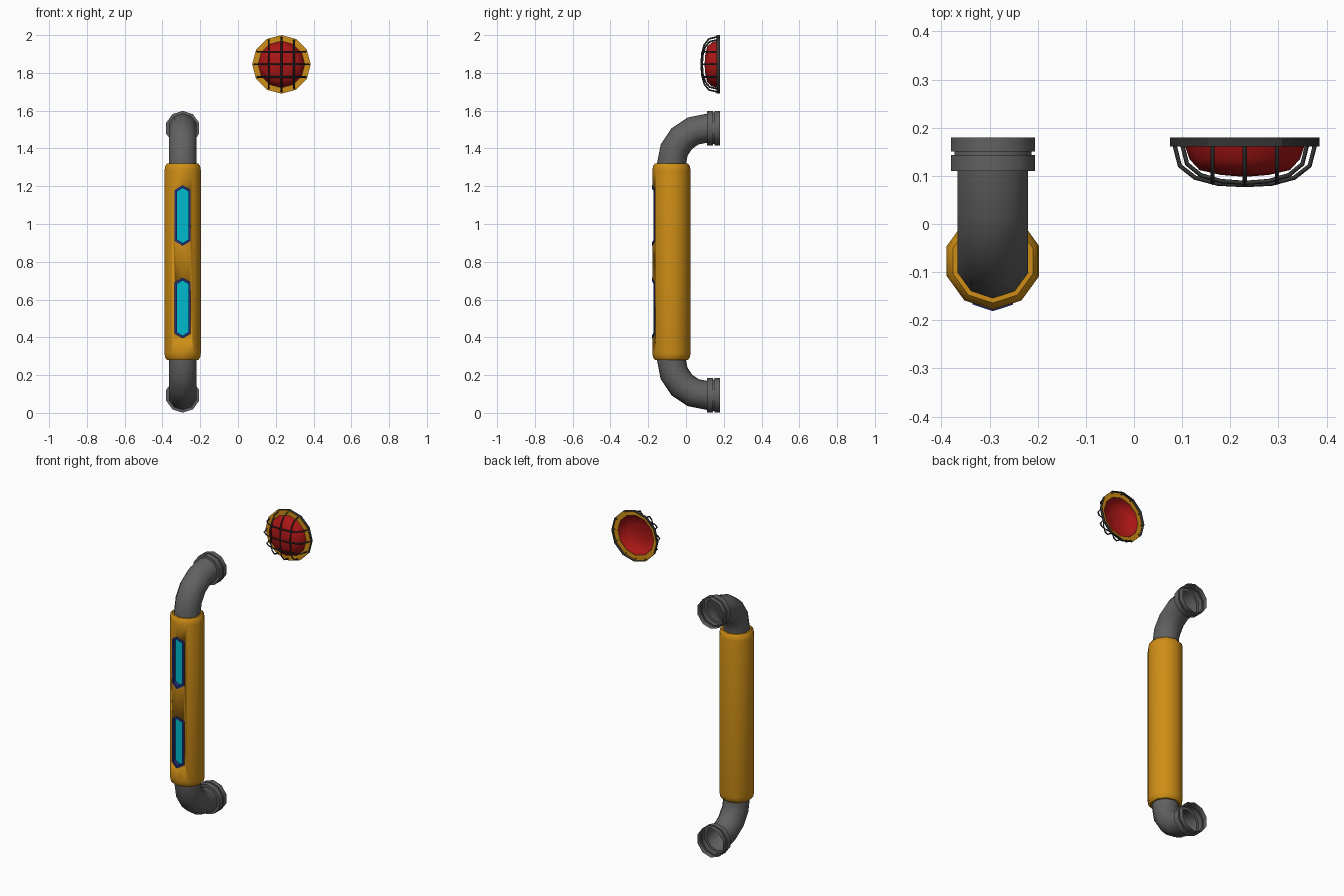
import bpy, bmesh
from math import sin, cos, pi, radians, sqrt
from mathutils import Vector

if "Cube" in bpy.data.objects:
    bpy.data.objects.remove(bpy.data.objects["Cube"])

PX, PY = -0.293, -0.077      # pipe axis
LX, LZ = 0.23, 1.845         # lamp centre
MID = 0.8                    # pipe mirror height


def material(name, rgb):
    m = bpy.data.materials.new(name)
    m.diffuse_color = (*rgb, 1)
    m.use_nodes = True
    m.node_tree.nodes["Principled BSDF"].inputs["Base Color"].default_value = m.diffuse_color
    return m


ORANGE = material("orange", (0.62, 0.27, 0.008))
RED = material("red", (0.40, 0.008, 0.008))
BLUE = material("blue", (0.02, 0.03, 0.2))
CYAN = material("cyan", (0.0, 0.5, 0.62))
GREY = material("grey", (0.12, 0.12, 0.12))
DARK = material("dark_grey", (0.035, 0.035, 0.035))


def finish(name, bm, mats, angle=40, flip_out=True):
    if flip_out:
        bmesh.ops.recalc_face_normals(bm, faces=bm.faces)
    me = bpy.data.meshes.new(name)
    bm.to_mesh(me)
    bm.free()
    ob = bpy.data.objects.new(name, me)
    bpy.context.collection.objects.link(ob)
    for m in mats:
        me.materials.append(m)
    bpy.ops.object.select_all(action='DESELECT')
    ob.select_set(True)
    bpy.context.view_layer.objects.active = ob
    bpy.ops.object.shade_smooth_by_angle(angle=radians(angle))
    return ob


def loft(name, rings, sides, mats, caps=False, slots=None, angle=40):
    """Rings are (centre, radius, u axis, v axis); one vertex lies on v."""
    bm = bmesh.new()
    loops = []
    for c, r, u, v in rings:
        loops.append([bm.verts.new(Vector(c) + r * (sin(a) * Vector(u) + cos(a) * Vector(v)))
                      for a in (2 * pi * k / sides for k in range(sides))])
    for i, (a, b) in enumerate(zip(loops, loops[1:])):
        for k in range(sides):
            j = (k + 1) % sides
            f = bm.faces.new((a[k], a[j], b[j], b[k]))
            f.material_index = slots[i] if slots else 0
    if caps:
        bm.faces.new(loops[0])
        bm.faces.new(loops[-1])
    return finish(name, bm, mats, angle)


# Elbow pipes with grooved flanges, open towards the wall
def elbow(name, s):
    X, R, top = (1, 0, 0), 0.187, 0.52
    rings = [((PX, PY, MID + s * (top - 0.03)), 0.077, X, (0, -1, 0))]
    for i in range(5):
        a = i * pi / 8
        rings.append(((PX, 0.11 - R * cos(a), MID + s * (top + R * sin(a))), 0.077,
                      X, (0, -cos(a), s * sin(a))))
    for y, r in ((0.11, 0.092), (0.143, 0.092), (0.143, 0.084),
                 (0.151, 0.084), (0.151, 0.092), (0.18, 0.092)):
        rings.append(((PX, y, MID + s * (top + R)), r, X, (0, 0, s)))
    loft(name, rings, 10, [GREY])


elbow("upper_elbow_pipe", 1)
elbow("lower_elbow_pipe", -1)

# Orange sleeve with rounded ends
half = [(0.485, 0.101), (0.507, 0.097), (0.52, 0.087)]
prof = [(-z, r) for z, r in reversed(half)] + half
sleeve = loft("sleeve", [((PX, PY, MID + z), r, (1, 0, 0), (0, -1, 0)) for z, r in prof],
              10, [ORANGE], caps=True)


# Windows: elongated hexagons following the front ridge of the sleeve
def hexagon(w, h, tip):
    return [(0, h), (w, h - tip), (w, tip - h), (0, -h), (-w, tip - h), (-w, h - tip)]


def ridge(x, lift=0.0):
    return PY - 0.101 - lift + 0.325 * abs(x)


def window(name, zc):
    outer, inner = hexagon(0.042, 0.161, 0.026), hexagon(0.030, 0.146, 0.019)
    # cutter for the pocket
    bm = bmesh.new()
    cut = hexagon(0.038, 0.156, 0.024)
    f = bm.faces.new([bm.verts.new((PX + x, -0.25, zc + z)) for x, z in cut])
    ext = bmesh.ops.extrude_face_region(bm, geom=[f])
    bmesh.ops.translate(bm, vec=(0, 0.105, 0),
                        verts=[v for v in ext["geom"] if isinstance(v, bmesh.types.BMVert)])
    cutter = finish(name + "_cutter", bm, [BLUE])
    cutter.hide_render = True
    cutter.hide_set(True)
    mod = sleeve.modifiers.new(name, 'BOOLEAN')
    mod.operation, mod.solver, mod.object = 'DIFFERENCE', 'EXACT', cutter
    # frame
    bm = bmesh.new()
    loops = [[bm.verts.new((PX + x, y(x), zc + z)) for x, z in pts] for pts, y in (
        (outer, lambda x: ridge(x, -0.002)), (outer, lambda x: ridge(x, 0.003)),
        (inner, lambda x: ridge(x, 0.003)), (inner, lambda x: -0.150))]
    for a, b in zip(loops, loops[1:]):
        for k in range(6):
            j = (k + 1) % 6
            bm.faces.new((a[k], a[j], b[j], b[k]))
    finish(name + "_frame", bm, [BLUE], 30)
    # glass
    bm = bmesh.new()
    bm.faces.new([bm.verts.new((PX + x, -0.150, zc + z)) for x, z in reversed(inner)])
    finish(name + "_glass", bm, [CYAN], flip_out=False)


window("upper_window", MID + 0.245)
window("lower_window", MID - 0.245)


# Lamp: dark rim with orange face, red dome
def lamp_ring(y, r):
    return ((LX, y, LZ), r, (1, 0, 0), (0, 0, 1))


loft("lamp_rim", [lamp_ring(0.18, 0.155), lamp_ring(0.161, 0.155), lamp_ring(0.161, 0.122)],
     12, [DARK, ORANGE], slots=[0, 1], angle=30)
loft("lamp_dome", [lamp_ring(y, r) for y, r in (
    (0.162, 0.124), (0.135, 0.115), (0.112, 0.094), (0.102, 0.05), (0.098, 0.001))],
    12, [RED], angle=60)


# Wire cage over the dome
def wire(name, offset, vertical):
    rim, p = 0.146, 2.6
    span = sqrt(rim ** 2 - offset ** 2)
    cu = bpy.data.curves.new(name, 'CURVE')
    cu.dimensions = '3D'
    cu.bevel_depth, cu.bevel_resolution = 0.0045, 0
    sp = cu.splines.new('POLY')
    sp.points.add(8)
    for i, pt in enumerate(sp.points):
        t = span * sin((i - 4) * pi / 8)
        rho = min(1, sqrt(t * t + offset * offset) / rim)
        y = 0.165 - 0.084 * max(0, 1 - rho ** p) ** (1 / p)
        x, z = (offset, t) if vertical else (t, offset)
        pt.co = (LX + x, y, LZ + z, 1)
    ob = bpy.data.objects.new(name, cu)
    bpy.context.collection.objects.link(ob)
    cu.materials.append(DARK)


for i, off in enumerate((-0.067, 0, 0.067)):
    wire(f"cage_vertical_wire_{i + 1}", off, True)
    wire(f"cage_horizontal_wire_{i + 1}", off, False)
